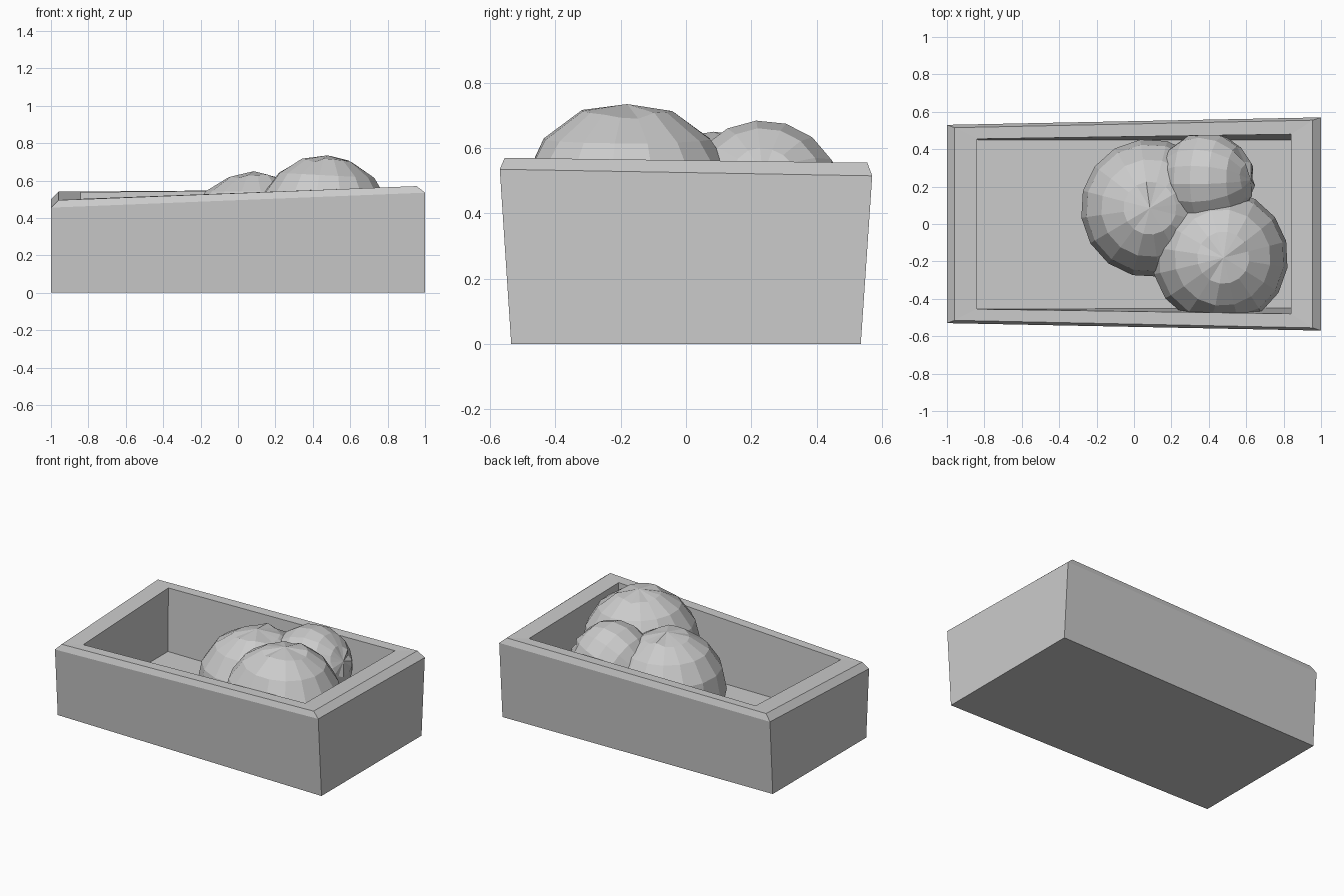
import bpy, bmesh, random
from math import radians
from mathutils import Matrix, Vector

cube = bpy.data.objects.get("Cube")
if cube:
    bpy.data.objects.remove(cube, do_unlink=True)
random.seed(4)

# One plain grey for everything
grey = bpy.data.materials.new("light grey")
grey.use_nodes = True
colour = (0.6, 0.6, 0.6, 1)
grey.diffuse_color = colour
grey.node_tree.nodes["Principled BSDF"].inputs["Base Color"].default_value = colour


def finish(bm, name):
    bmesh.ops.recalc_face_normals(bm, faces=bm.faces)
    mesh = bpy.data.meshes.new(name)
    bm.to_mesh(mesh)
    bm.free()
    mesh.materials.append(grey)
    obj = bpy.data.objects.new(name, mesh)
    bpy.context.collection.objects.link(obj)
    return obj


def ring(bm, left, right, y_left, y_right, heights):
    """Four corners: front left end, front right end, back right end, back left end."""
    plan = [(left, -y_left), (right, -y_right), (right, y_right), (left, y_left)]
    return [bm.verts.new((x, y, z)) for (x, y), z in zip(plan, heights)]


# Crate: flared outside, bevelled rim, sloping top and straight inner walls
bm = bmesh.new()
loops = [
    ring(bm, -1, 1, 0.50, 0.535, [0] * 4),
    ring(bm, -1, 1, 0.53, 0.57, [0.455, 0.535, 0.515, 0.50]),
    ring(bm, -0.96, 0.955, 0.515, 0.555, [0.495, 0.57, 0.555, 0.54]),
    ring(bm, -0.84, 0.84, 0.455, 0.48, [0.502, 0.565, 0.553, 0.538]),
    ring(bm, -0.84, 0.84, 0.45, 0.45, [0.11] * 4),
]
for a, b in zip(loops, loops[1:]):
    for i in range(4):
        j = (i + 1) % 4
        bm.faces.new((a[i], a[j], b[j], b[i]))
bm.faces.new(loops[0])
bm.faces.new(loops[-1])
finish(bm, "crate")


# Round fruit: coarse faceted balls with a slightly crumpled crown
def fruit(name, centre, radius, tilt, spin):
    bm = bmesh.new()
    bmesh.ops.create_uvsphere(bm, u_segments=16, v_segments=8, radius=radius)
    for v in bm.verts:
        if v.co.z > radius * 0.9 and v.co.xy.length > 0.01:
            v.co.z += random.uniform(-0.015, 0.012)
    turn = Matrix.Rotation(radians(tilt), 4, "Y") @ Matrix.Rotation(radians(spin), 4, "Z")
    bmesh.ops.transform(bm, matrix=Matrix.Translation(Vector(centre)) @ turn, verts=bm.verts)
    # Keep the hidden parts inside the crate walls and base
    for v in bm.verts:
        v.co.z = max(v.co.z, 0.06)
        v.co.y = min(max(v.co.y, -0.49), 0.49)
    finish(bm, name)


fruit("large_fruit", (0.085, 0.085, 0.28), 0.37, 0, 8)
fruit("high_fruit", (0.46, -0.18, 0.37), 0.365, 3, 14)
fruit("small_fruit", (0.385, 0.235, 0.43), 0.255, 70, 5)
